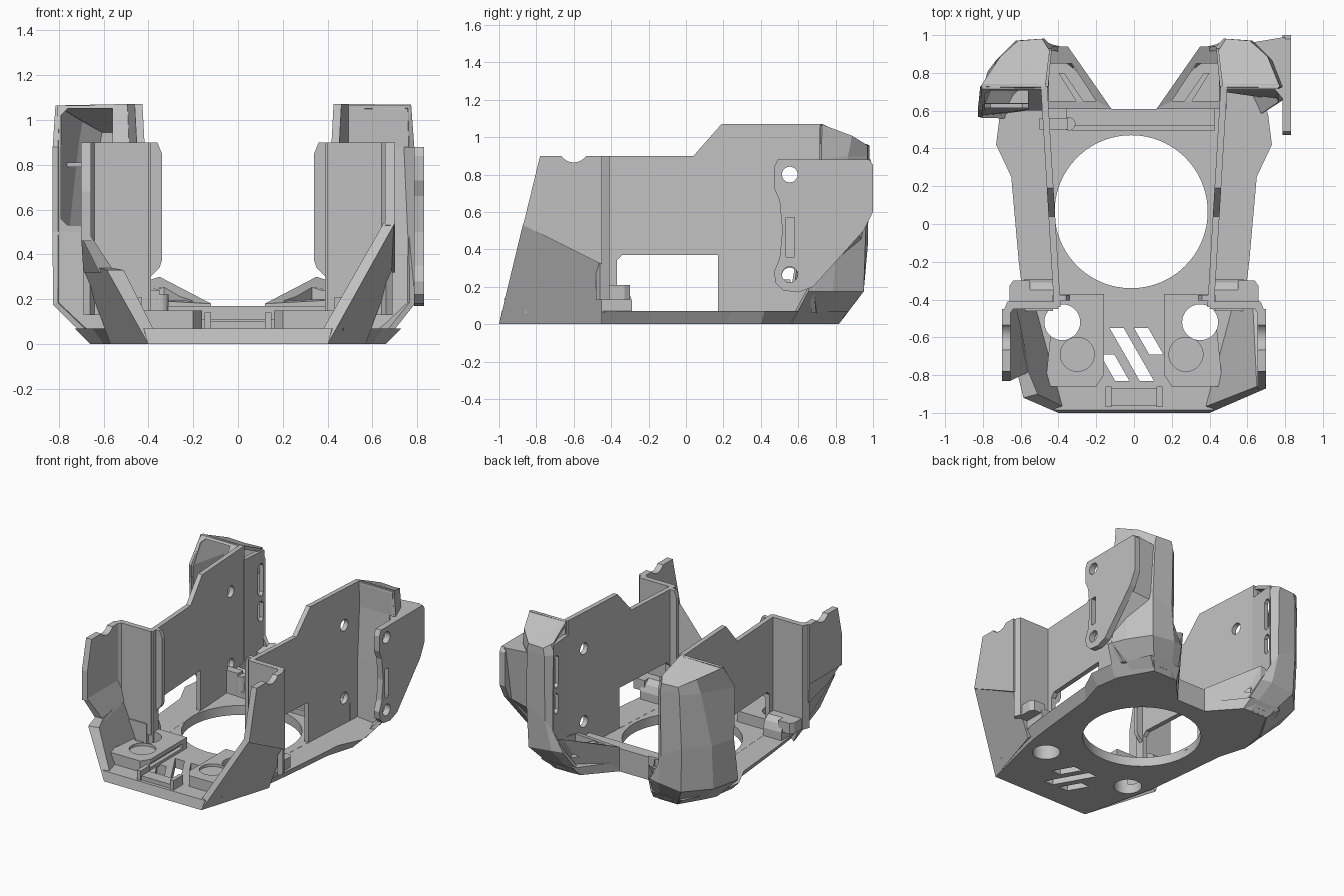
import bpy, bmesh, math

cube = bpy.data.objects.get("Cube")
if cube:
    bpy.data.objects.remove(cube)

grey = bpy.data.materials.new("mid grey")
grey.use_nodes = True
GREY = (0.53, 0.53, 0.53, 1)
grey.diffuse_color = GREY
grey.node_tree.nodes["Principled BSDF"].inputs["Base Color"].default_value = GREY


def finish(name, bm):
    bmesh.ops.recalc_face_normals(bm, faces=bm.faces)
    mesh = bpy.data.meshes.new(name)
    bm.to_mesh(mesh)
    bm.free()
    ob = bpy.data.objects.new(name, mesh)
    ob.data.materials.append(grey)
    bpy.context.collection.objects.link(ob)
    return ob


def solid(name, ring_a, ring_b, s=1):
    """Closed solid between two matching rings."""
    bm = bmesh.new()
    a = [bm.verts.new((s * x, y, z)) for x, y, z in ring_a]
    b = [bm.verts.new((s * x, y, z)) for x, y, z in ring_b]
    bm.faces.new(a)
    bm.faces.new(b)
    for i in range(len(a)):
        j = (i + 1) % len(a)
        bm.faces.new((a[i], a[j], b[j], b[i]))
    return finish(name, bm)


def prism(name, pts, z0, z1, s=1):
    return solid(name, [(x, y, z0) for x, y in pts], [(x, y, z1) for x, y in pts], s)


def box(name, x0, x1, y0, y1, z0, z1, s=1):
    return prism(name, [(x0, y0), (x1, y0), (x1, y1), (x0, y1)], z0, z1, s)


def side_plate(name, pts, x0, x1, s=1, lean=0.0):
    """Plate drawn in y and z, thick along x; lean shifts x with y."""
    return solid(name, [(x0 + lean * y, y, z) for y, z in pts], [(x1 + lean * y, y, z) for y, z in pts], s)


def front_plate(name, pts, depth, s):
    """Plate given by 3D points, thick along y."""
    return solid(name, pts, [(x, y + depth, z) for x, y, z in pts], s)


def disc(cx, cy, r, n=48):
    return [(cx + r * math.cos(math.tau * i / n), cy + r * math.sin(math.tau * i / n)) for i in range(n)]


def apply_mod(ob, kind, **opts):
    mod = ob.modifiers.new(kind.title(), kind)
    for key, val in opts.items():
        setattr(mod, key, val)
    bpy.context.view_layer.objects.active = ob
    bpy.ops.object.modifier_apply(modifier=mod.name)


def cut(ob, *cutters):
    for c in cutters:
        c.hide_render = True
        apply_mod(ob, "BOOLEAN", operation="DIFFERENCE", object=c, solver="EXACT")
        bpy.data.objects.remove(c)


def both(half):
    return half + [(-x, y) for x, y in reversed(half)]


# Base plate, widening upward
low = both([(.40, -1), (.53, -.45), (.56, -.2), (.60, .2), (.66, .4), (.63, .58),
            (.50, .81), (.30, .81), (.12, .61)])
high = both([(.42, -.985), (.58, -.45), (.61, -.2), (.65, .25), (.73, .42), (.71, .58),
             (.58, .87), (.32, .87), (.12, .61)])
base = solid("base_plate", [(x, y, 0) for x, y in low], [(x, y, .07) for x, y in high])
cut(base, prism("hole_cutter", disc(-.015, .065, .405, 96), -.1, .3))
for x in (-.38, .35):
    cut(base, prism("hole_cutter", disc(x, -.52, .095), -.1, .3))

# Slanted vents
for x0, y0, y1 in ((-.10, -.83, -.69), (.03, -.83, -.55), (.08, -.69, -.55)):
    run = (y1 - y0) * .57
    cut(base, prism("vent_cutter", [(x0, y0), (x0 + .075, y0), (x0 + .075 - run, y1), (x0 - run, y1)], -.1, .3))

# Front tab and rear sill
box("front_tab", -.12, .12, -.96, -.87, .06, .10)
for s in (1, -1):
    box("tab_post", .12, .15, -.97, -.86, .06, .14, s)
box("rear_sill", -.36, .43, .52, .61, .05, .17)
box("sill_lip", -.33, .43, .495, .52, .05, .11)
box("latch_block", .35, .50, .50, .56, .06, .24, -1)
prism("latch_knob", disc(-.345, .53, .035, 20), .06, .22)

for s in (1, -1):
    side = "left" if s > 0 else "right"

    # Raised front block with through hole and shallow dish
    pad = prism(side + "_front_block",
                [(.16, -.37), (.16, -.80), (.20, -.86), (.47, -.86), (.42, -.37)], .06, .15, s)
    hx, dx = (.35, .275) if s > 0 else (.38, .30)
    cut(pad, prism("hole_cutter", disc(s * hx, -.52, .095), -.1, .3),
        prism("dish_cutter", disc(s * dx, -.69, .09), .13, .3),
        box("groove_cutter", .14, .19, -.80, -.42, .09, .12, s))

    # Front wing: leaning lower panel and upright upper panel, stepped on one side
    if s > 0:
        outer = [(.40, -1, 0), (.70, -.87, .54), (.69, -.45, .33), (.57, -.45, 0)]
        inner = [(.37, -.97, .05), (.65, -.86, .54), (.63, -.45, .33), (.51, -.45, .05)]
        upper = [(-.87, .53), (-.78, .9), (-.45, .9), (-.45, .32)]
    else:
        outer = [(.40, -1, 0), (.585, -.92, .33), (.62, -.78, .34), (.69, -.45, .33), (.57, -.45, 0)]
        inner = [(.37, -.97, .05), (.51, -.90, .33), (.56, -.78, .34), (.63, -.45, .33), (.51, -.45, .05)]
        upper = [(-.83, .46), (-.83, .68), (-.78, .9), (-.45, .9), (-.45, .46)]
        solid("wing_step", [(.55, -.78, .32), (.62, -.78, .32), (.69, -.45, .32), (.62, -.45, .32)],
              [(.655, -.83, .48), (.70, -.83, .48), (.70, -.45, .48), (.655, -.45, .48)], s)
    solid(side + "_front_wing_lower", outer, inner, s)
    wing = side_plate(side + "_front_wing_upper", upper, .655, .70, s)
    cut(wing, side_plate("notch_cutter", disc(-.60, .945, .08, 40), .5, .9, s))

    # Step panel between wing and side wall, with its inner flange
    prism(side + "_step_panel",
          [(.40, -.45), (.64, -.45), (.66, -.48), (.69, -.46), (.67, -.41), (.41, -.41)], .13, .9, s)
    flange = [(.42, .27), (.35, .34), (.34, .37), (.34, .85), (.36, .9), (.42, .9)]
    front_plate(side + "_step_flange", [(x, -.405, z) for x, z in flange], .03, s)

    # Foot clip
    hump = [(-.46, .065), (-.46, .21), (-.35, .21), (-.31, .18), (-.29, .13), (-.29, .065)]
    side_plate(side + "_foot_clip", hump, .43, .58, s)
    prism(side + "_clip_boss", [(.55, -.43), (.66, -.43), (.66, -.33), (.64, -.30), (.55, -.30)], .13, .21, s)

    # Long side wall with window and screw holes
    wall = side_plate(side + "_side_wall",
                      [(-.44, .05), (-.44, .9), (.04, .9), (.19, 1.07), (.73, 1.07), (.73, .05)],
                      .415, .45, s, .06)
    window = [(-.37, .071), (-.37, .34), (-.34, .37), (.17, .37), (.17, .071)]
    cut(wall, side_plate("window_cutter", window, .2, .8, s))
    for z in (.8, .26):
        cut(wall, side_plate("hole_cutter", disc(.555, z, .042, 32), .2, .7, s))

    # Rear shell: rings of five points from outer front round to inner rear
    w, ym, yt = (.775, .70, .72) if s > 0 else (.815, .615, .60)
    rings = [
        [(.64, .56, .01), (.60, .64, .01), (.50, .81, .01), (.36, .81, .01), (.30, .80, .01)],
        [(w, ym - .05, .18), (w - .05, .78, .18), (.62, .94, .18), (.44, .94, .20), (.36, .92, .20)],
        [(w, ym, .50), (w - .05, .80, .50), (.63, .95, .50), (.48, .96, .42), (.44, .93, .34)],
        [(w, yt, .88), (.72, .86, .90), (.62, .96, .90), (.48, .97, .90), (.44, .93, .90)],
        [(w - .01, .72, 1.06), (.70, .88, 1.0), (.61, .96, .95), (.49, .97, .95), (.45, .91, .97)],
    ]
    bm = bmesh.new()
    vs = [bm.verts.new((s * x, y, z)) for r in rings for x, y, z in r]
    vs.append(bm.verts.new((s * .47, .72, 1.06)))
    faces = [(5 * k + i, 5 * k + i + 1, 5 * k + i + 6, 5 * k + i + 5) for k in range(4) for i in range(4)]
    for f in faces + [(20, 21, 22, 25), (22, 23, 24, 25)]:
        bm.faces.new([vs[i] for i in f])
    shell = finish(side + "_rear_shell", bm)
    apply_mod(shell, "SOLIDIFY", thickness=.025, offset=0)

    # Inner panel continuing the wall to the shell, with two slots facing inward
    panel = prism(side + "_inner_panel", [(.455, .72), (.485, .72), (.465, .93), (.435, .93)], .2, .97, s)
    for z0, z1 in ((.45, .60), (.64, .88)):
        slot = [(.865, z0 + .02), (.885, z0), (.905, z0), (.92, z0 + .02),
                (.92, z1 - .02), (.905, z1), (.885, z1), (.865, z1 - .02)]
        cut(panel, side_plate("slot_cutter", slot, .3, .6, s))

    # Front cover of the shell, open as a pocket on one side only
    covers = [
        front_plate(side + "_cover_lower", [(.47, ym, .06), (.68, ym - .03, .06), (w, ym - .04, .18),
                                            (w, ym, .50), (.47, ym, .50)], .025, s),
        front_plate(side + "_cover_middle",
                    [(.47, ym, .50), (w, ym, .50), (w, yt, .88), (.47, yt, .88)], .025, s),
        front_plate(side + "_cover_upper",
                    [(.47, yt, .88), (w, yt, .88), (w - .01, .715, 1.065), (.47, .715, 1.065)], .025, s)]
    if s < 0:
        pocket = [(.56, .56), (.59, .53), (.76, .53), (.79, .56), (.79, 1.02), (.76, 1.05), (.56, 1.05)]
        for cover in covers[1:]:
            cut(cover, front_plate("pocket_cutter", [(x, .5, z) for x, z in pocket], .4, s))
        prism("pocket_shelf", [(.47, .71), (.77, .71), (.72, .84), (.60, .94), (.47, .94)], .79, .81, s)

    # Low rear ledge with sloping top and a pocket
    plan = [(.12, .61), (.35, .94), (.47, .94), (.49, .61)]
    heights = (.18, .30, .26, .20)
    ledge = solid(side + "_rear_ledge", [(x + (.06 if i == 1 else 0), y - (.10 if i in (1, 2) else 0), .03)
                                         for i, (x, y) in enumerate(plan)],
                  [(x, y, z) for (x, y), z in zip(plan, heights)], s)
    cut(ledge, prism("pocket_cutter", [(.20, .65), (.33, .85), (.45, .85), (.45, .65)], .13, .5, s))
    prism(side + "_ledge_rib", [(.26, .64), (.37, .80), (.40, .80), (.30, .64)], .10, .19, s)

# Outer bracket on one side
outline = [(.47, .84), (.49, .88), (.98, .88), (1, .85), (1, .60), (.95, .50), (.68, .20), (.60, .17),
           (.52, .18), (.48, .22), (.47, .28), (.50, .35), (.515, .50), (.50, .66), (.47, .73)]
bracket = side_plate("outer_bracket", outline, .785, .83)
for z in (.8, .265):
    cut(bracket, side_plate("hole_cutter", disc(.555, z, .042, 32), .6, 1))
cut(bracket, side_plate("slot_cutter", [(.535, .36), (.58, .36), (.58, .57), (.535, .57)], .6, 1))
solid("bracket_wedge", [(.62, .94, .45), (.80, .92, .48), (.79, .66, .22), (.74, .72, .22)],
      [(.62, .96, .88), (.80, .99, .88), (.79, .66, .88), (.74, .72, .88)])
